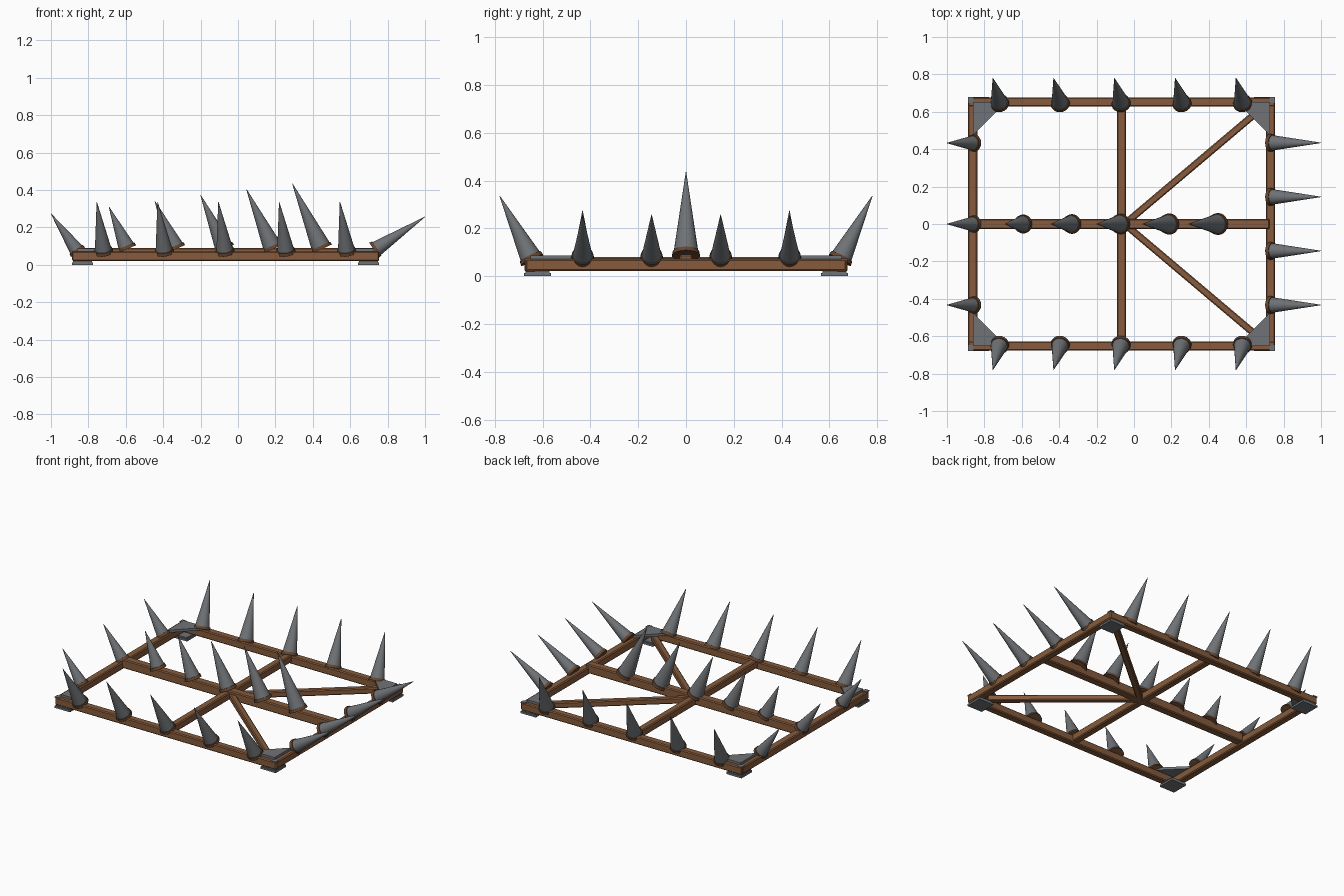
import bpy
import bmesh
import math
from mathutils import Vector

old = bpy.data.objects.get("Cube")
if old:
    bpy.data.objects.remove(old, do_unlink=True)


def material(name, rgb):
    m = bpy.data.materials.new(name)
    m.use_nodes = True
    m.diffuse_color = (*rgb, 1)
    bsdf = m.node_tree.nodes["Principled BSDF"]
    bsdf.inputs["Base Color"].default_value = (*rgb, 1)
    bsdf.inputs["Roughness"].default_value = 0.7
    return m


WOOD = material("brown wood", (0.24, 0.105, 0.045))
COLLAR = material("dark brown collar", (0.13, 0.06, 0.028))
IRON = material("grey iron", (0.16, 0.17, 0.18))


def finish(bm, name, mat, smooth=False):
    bmesh.ops.recalc_face_normals(bm, faces=bm.faces)
    mesh = bpy.data.meshes.new(name)
    bm.to_mesh(mesh)
    bm.free()
    mesh.materials.append(mat)
    ob = bpy.data.objects.new(name, mesh)
    bpy.context.collection.objects.link(ob)
    if smooth:
        bpy.ops.object.select_all(action="DESELECT")
        ob.select_set(True)
        bpy.context.view_layer.objects.active = ob
        bpy.ops.object.shade_smooth_by_angle(angle=math.radians(40))
    return ob


def prism(name, outline, z0, z1, mat, bevel=0):
    """Extrude a flat outline upwards, with optional chamfered edges."""
    bm = bmesh.new()
    face = bm.faces.new([bm.verts.new((x, y, z0)) for x, y in outline])
    top = bmesh.ops.extrude_face_region(bm, geom=[face])["geom"]
    moved = [v for v in top if isinstance(v, bmesh.types.BMVert)]
    bmesh.ops.translate(bm, verts=moved, vec=(0, 0, z1 - z0))
    if bevel:
        bmesh.ops.bevel(bm, geom=bm.edges[:], offset=bevel, segments=1, affect="EDGES")
    return finish(bm, name, mat)


def beam(name, start, end, width, z0, z1):
    a, b = Vector(start), Vector(end)
    d = (b - a).normalized()
    n = Vector((-d.y, d.x)) * width / 2
    return prism(name, [a - n, b - n, b + n, a + n], z0, z1, WOOD, 0.006)


def spike(name, base, tip, radius):
    """Iron cone with a wooden collar round its foot."""
    base, tip = Vector(base), Vector(tip)
    axis = tip - base
    turn = axis.to_track_quat("Z", "Y")
    bm = bmesh.new()
    bmesh.ops.create_cone(bm, cap_ends=True, segments=20, radius1=radius,
                          radius2=0.001, depth=axis.length)
    ob = finish(bm, name, IRON, True)
    ob.rotation_mode = "QUATERNION"
    ob.rotation_quaternion = turn
    ob.location = (base + tip) / 2
    bm = bmesh.new()
    bmesh.ops.create_cone(bm, cap_ends=True, segments=20, radius1=radius + 0.006,
                          radius2=radius + 0.003, depth=0.018)
    ring = finish(bm, name + "_collar", COLLAR, True)
    ring.rotation_mode = "QUATERNION"
    ring.rotation_quaternion = turn
    ring.location = base


# Outer frame
X0, X1, Y = -0.863, 0.73, 0.652
for side, label in ((-1, "front"), (1, "back")):
    beam(label + "_rail", (X0 - 0.024, side * Y), (X1 + 0.024, side * Y), 0.05, 0.02, 0.072)
beam("right_rail", (X0, -Y - 0.02), (X0, Y + 0.02), 0.05, 0.021, 0.071)
beam("left_rail", (X1, -Y - 0.02), (X1, Y + 0.02), 0.05, 0.021, 0.071)

# Inner beams and diagonal braces
beam("centre_beam", (-0.845, 0), (0.725, 0), 0.055, 0.03, 0.09)
beam("cross_beam", (-0.067, -Y), (-0.067, Y), 0.048, 0.03, 0.08)
for side, label in ((-1, "front"), (1, "back")):
    beam(label + "_brace", (-0.05, 0), (0.66, side * 0.6), 0.038, 0.03, 0.07)

# Corner brackets, caps and feet
for cx, sx, xname in ((X0 - 0.024, 1, "right"), (X1 + 0.024, -1, "left")):
    for sy, yname in ((1, "front"), (-1, "back")):
        cy = -sy * 0.678
        label = yname + "_" + xname

        def corner(points):
            return [(cx + sx * u, cy + sy * v) for u, v in points]

        def square(a, b):
            return corner([(a, a), (b, a), (b, b), (a, b)])

        prism(label + "_bracket", corner([(0.027, 0.027), (0.203, 0.027), (0.027, 0.203)]),
              0.07, 0.087, IRON)
        prism(label + "_cap", square(0, 0.03), 0.068, 0.075, IRON)
        prism(label + "_foot", square(0, 0.113), 0, 0.013, IRON)
        prism(label + "_foot_pad", square(0.006, 0.107), 0.012, 0.022, IRON)

# Spikes along the front and back rails
for i in range(5):
    x = -0.72 + i * 0.325
    for side, label in ((-1, "front"), (1, "back")):
        spike(f"{label}_spike_{i + 1}", (x, side * 0.648, 0.075),
              (x - 0.035, side * 0.78, 0.336), 0.046)

# Spikes on the two ends
for i, y in enumerate((-0.433, 0, 0.433)):
    spike(f"right_spike_{i + 1}", (-0.86, y, 0.075), (-1, y, 0.274), 0.04)
for i in range(4):
    y = -0.433 + i * 0.289
    spike(f"left_spike_{i + 1}", (0.735, y, 0.083), (1, y, 0.257), 0.042)

# Central row, growing towards the left end
for i in range(5):
    x = -0.595 + i * 0.26
    spike(f"centre_spike_{i + 1}", (x, 0, 0.093),
          (-0.69 + i * 0.245, 0, 0.31 + i * 0.0315), 0.045 + i * 0.002)
